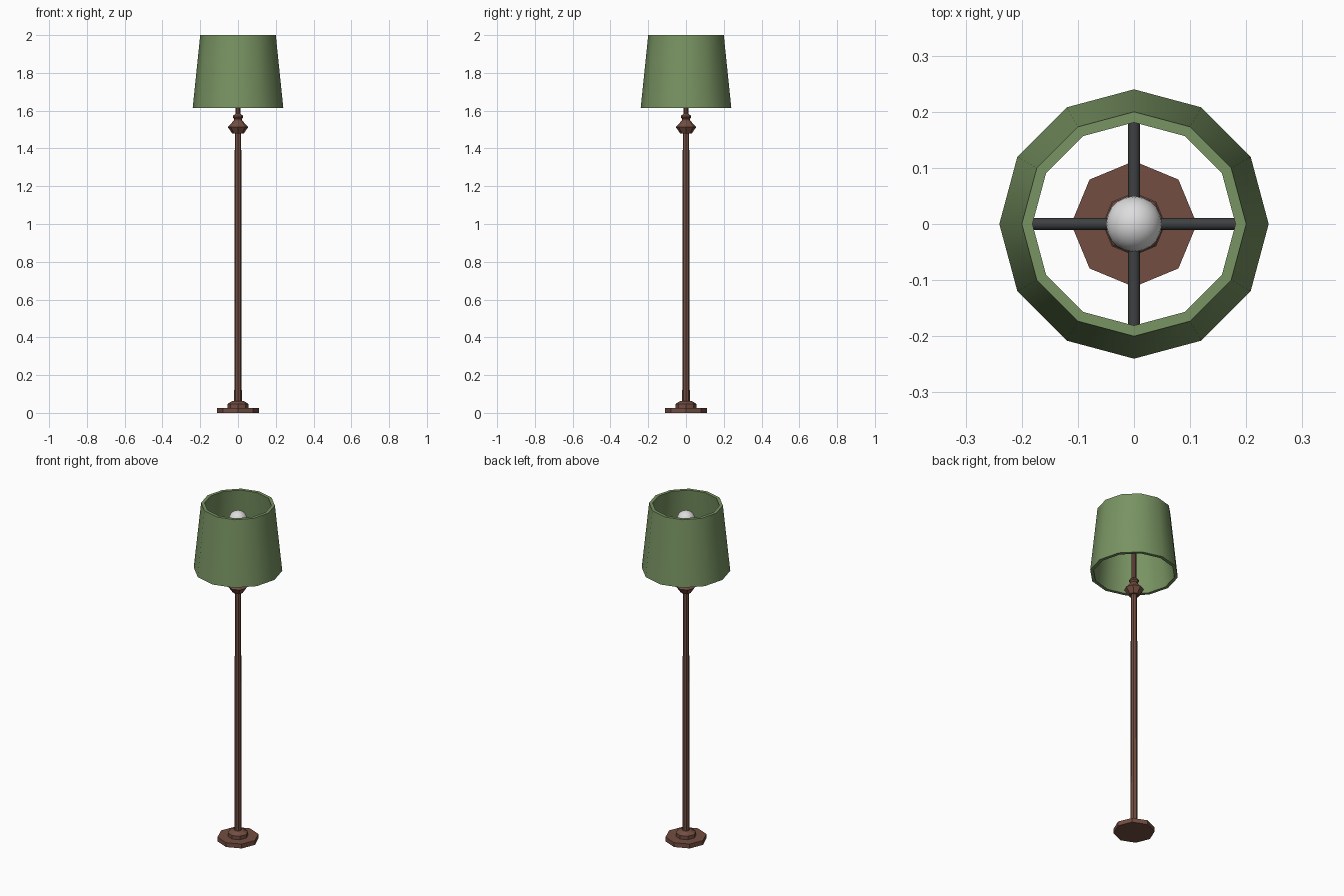
import bpy, bmesh, math
from mathutils import Matrix

if "Cube" in bpy.data.objects:
    bpy.data.objects.remove(bpy.data.objects["Cube"])


def material(name, rgb):
    m = bpy.data.materials.new(name)
    m.diffuse_color = (*rgb, 1)
    m.use_nodes = True
    m.node_tree.nodes["Principled BSDF"].inputs["Base Color"].default_value = m.diffuse_color
    return m


GREEN = material("green_fabric", (0.188, 0.292, 0.122))
BROWN = material("brown_wood", (0.170, 0.076, 0.053))
GREY = material("dark_metal", (0.050, 0.052, 0.054))
WHITE = material("white_glass", (0.72, 0.72, 0.72))


def add_object(name, bm, mat, smooth=None):
    bmesh.ops.recalc_face_normals(bm, faces=bm.faces)
    me = bpy.data.meshes.new(name)
    bm.to_mesh(me)
    bm.free()
    me.materials.append(mat)
    ob = bpy.data.objects.new(name, me)
    bpy.context.collection.objects.link(ob)
    if smooth:
        bpy.ops.object.select_all(action='DESELECT')
        ob.select_set(True)
        bpy.context.view_layer.objects.active = ob
        bpy.ops.object.shade_smooth_by_angle(angle=math.radians(smooth))
    return ob


def lathe(name, profile, sides, mat, closed=False, smooth=None):
    """Revolve (radius, z) points; cap the ends or close the loop."""
    bm = bmesh.new()
    rings = []
    for r, z in profile:
        rings.append([bm.verts.new((r * math.cos(math.tau * i / sides),
                                    r * math.sin(math.tau * i / sides), z))
                      for i in range(sides)])
    pairs = list(zip(rings, rings[1:]))
    if closed:
        pairs.append((rings[-1], rings[0]))
    else:
        bm.faces.new(rings[0])
        bm.faces.new(rings[-1])
    for a, b in pairs:
        for i in range(sides):
            j = (i + 1) % sides
            bm.faces.new((a[i], a[j], b[j], b[i]))
    return add_object(name, bm, mat, smooth)


# Stepped octagonal base
lathe("base", [(0.112, 0), (0.112, 0.026), (0.056, 0.026), (0.056, 0.047),
               (0.032, 0.062)], 8, BROWN)

# Slightly tapering pole
lathe("pole", [(0.020, 0.05), (0.017, 1.49)], 8, BROWN)

# Turned collar and thin stem up to the bulb
lathe("collar", [(0.030, 1.478), (0.054, 1.513), (0.022, 1.548), (0.020, 1.555),
                 (0.027, 1.563), (0.027, 1.572), (0.013, 1.584),
                 (0.013, 1.87)], 8, BROWN)

# Twelve-sided hollow shade
lathe("shade", [(0.24, 1.613), (0.20, 2.0), (0.181, 2.0), (0.221, 1.613)],
      12, GREEN, closed=True, smooth=35)

# Crossed rods holding the shade
for name, axis in (("shade_rod_x", 'Y'), ("shade_rod_y", 'X')):
    bm = bmesh.new()
    bmesh.ops.create_cone(bm, cap_ends=True, segments=8, radius1=0.011,
                          radius2=0.011, depth=0.39,
                          matrix=Matrix.Translation((0, 0, 1.84))
                          @ Matrix.Rotation(math.pi / 2, 4, axis))
    add_object(name, bm, GREY, smooth=50)

# Bulb
bm = bmesh.new()
bmesh.ops.create_uvsphere(bm, u_segments=20, v_segments=12, radius=0.05,
                          matrix=Matrix.Translation((0, 0, 1.91)))
add_object("bulb", bm, WHITE, smooth=40)
